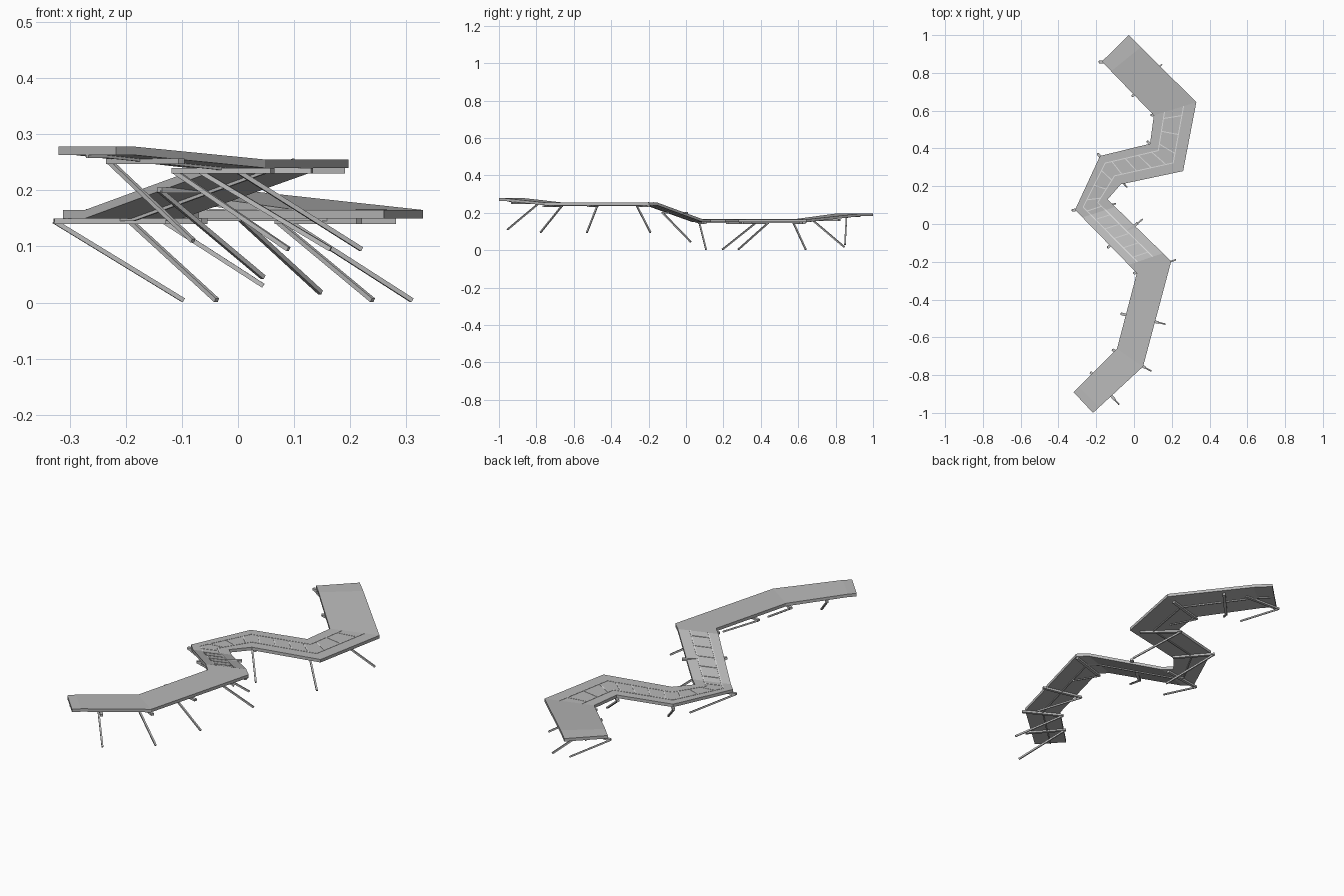
import bpy
import bmesh
from mathutils import Vector

if "Cube" in bpy.data.objects:
    bpy.data.objects.remove(bpy.data.objects["Cube"], do_unlink=True)


def material(name, grey):
    m = bpy.data.materials.new(name)
    m.use_nodes = True
    colour = (grey, grey, grey, 1)
    m.diffuse_color = colour
    m.node_tree.nodes["Principled BSDF"].inputs["Base Color"].default_value = colour
    return m


deck_grey = material("deck grey", 0.48)
beam_grey = material("beam grey", 0.52)
seam_grey = material("pale seam grey", 0.72)


def finish(bm, name, mat):
    bmesh.ops.recalc_face_normals(bm, faces=bm.faces)
    mesh = bpy.data.meshes.new(name)
    bm.to_mesh(mesh)
    bm.free()
    mesh.materials.append(mat)
    obj = bpy.data.objects.new(name, mesh)
    bpy.context.collection.objects.link(obj)
    return obj


def loft(bm, rings):
    """Closed solid through a list of four-point rings."""
    loops = [[bm.verts.new(p) for p in ring] for ring in rings]
    for a, b in zip(loops, loops[1:]):
        for i in range(4):
            j = (i + 1) % 4
            bm.faces.new((a[i], a[j], b[j], b[i]))
    bm.faces.new(loops[0])
    bm.faces.new(loops[-1])


def bar(bm, start, end, width, height):
    """Rectangular bar between two points, kept level sideways."""
    start, end = Vector(start), Vector(end)
    along = (end - start).normalized()
    side = along.cross(Vector((0, 0, 1))).normalized()
    up = side.cross(along)
    side, up = side * width / 2, up * height / 2
    loft(bm, [[p - side - up, p + side - up, p + side + up, p - side + up]
              for p in (start, end)])


# Bends of the walkway: left edge, right edge, top height
bends = [
    ((-0.32, -0.89), (-0.217, -1.0), 0.278),
    ((-0.09, -0.66), (0.048, -0.755), 0.255),
    ((0.015, -0.26), (0.197, -0.197), 0.255),
    ((-0.312, 0.075), (-0.14, 0.13), 0.165),
    ((-0.18, 0.36), (-0.07, 0.21), 0.165),
    ((0.085, 0.425), (0.26, 0.28), 0.165),
    ((0.105, 0.575), (0.33, 0.645), 0.165),
    ((-0.17, 0.86), (-0.028, 1.0), 0.197),
]
bends = [(Vector((*l, z)), Vector((*r, z))) for l, r, z in bends]
THICK = 0.015


def between(index, t, z):
    """Station part way along a segment at a given height."""
    pair = [a.lerp(b, t) for a, b in zip(bends[index], bends[index + 1])]
    for p in pair:
        p.z = z
    return tuple(pair)


# Level landings before and after each ramp
high, low = bends[2][0].z, bends[3][0].z
first_landing = between(0, 0.12, bends[0][0].z)
ramp_top = between(2, 0.13, high)
ramp_foot = between(2, 0.88, low)
last_landing = between(6, 0.82, bends[7][0].z)
stations = [bends[0], first_landing, *bends[1:3], ramp_top, ramp_foot,
            *bends[3:7], last_landing, bends[7]]

# Folded deck slab
drop = Vector((0, 0, THICK))
bm = bmesh.new()
loft(bm, [[l, r, r - drop, l - drop] for l, r in stations])
finish(bm, "walkway_deck", deck_grey)

# Thin stringer under the middle of the deck
bm = bmesh.new()
below = Vector((0, 0, THICK + 0.002))
for a, b in zip(stations, stations[1:]):
    bar(bm, a[0].lerp(a[1], 0.5) - below, b[0].lerp(b[1], 0.5) - below, 0.006, 0.006)
finish(bm, "centre_stringer", beam_grey)

# Pale panel seams on the middle stretch of the deck
bm = bmesh.new()
lift = Vector((0, 0, 0.0005))
middle = stations[4:10]
for a, b in zip(middle, middle[1:]):
    for u in (0.25, 0.7):
        bar(bm, a[0].lerp(a[1], u) + lift, b[0].lerp(b[1], u) + lift, 0.005, 0.002)
    length = ((a[0] + a[1]) - (b[0] + b[1])).length / 2
    count = max(1, round(length / 0.08))
    for k in range(count):
        l = a[0].lerp(b[0], (k + 0.5) / count)
        r = a[1].lerp(b[1], (k + 0.5) / count)
        bar(bm, l.lerp(r, 0.25) + lift, l.lerp(r, 0.7) + lift, 0.005, 0.002)
finish(bm, "panel_seams", seam_grey)

# Raking legs (head, foot), each with a cross beam under the deck
legs = [
    ((-0.23, -0.785, 0.252), (-0.08, -0.955, 0.11)),
    ((-0.115, -0.665, 0.235), (0.09, -0.778, 0.095)),
    ((-0.07, -0.475, 0.235), (0.165, -0.53, 0.095)),
    ((-0.002, -0.262, 0.235), (0.22, -0.19, 0.095)),
    ((-0.14, -0.125, 0.2), (0.045, 0.025, 0.045)),
    ((-0.328, 0.072, 0.145), (-0.097, 0.107, 0.004)),
    ((-0.192, 0.372, 0.145), (-0.038, 0.195, 0.004)),
    ((0.07, 0.438, 0.145), (0.24, 0.28, 0.004)),
    ((0.09, 0.575, 0.145), (0.31, 0.64, 0.004)),
    ((-0.01, 0.675, 0.162), (0.147, 0.845, 0.018)),
    ((-0.185, 0.858, 0.178), (0.045, 0.85, 0.03)),
]
for number, (head, foot) in enumerate(legs, 1):
    head, foot = Vector(head), Vector(foot)
    bm = bmesh.new()
    bar(bm, head, foot, 0.008, 0.008)
    finish(bm, f"raking_leg_{number}", beam_grey)
    bm = bmesh.new()
    far = head.lerp(foot, 0.86)
    far.z = head.z
    bar(bm, head, far, 0.014, 0.01)
    finish(bm, f"cross_beam_{number}", beam_grey)
